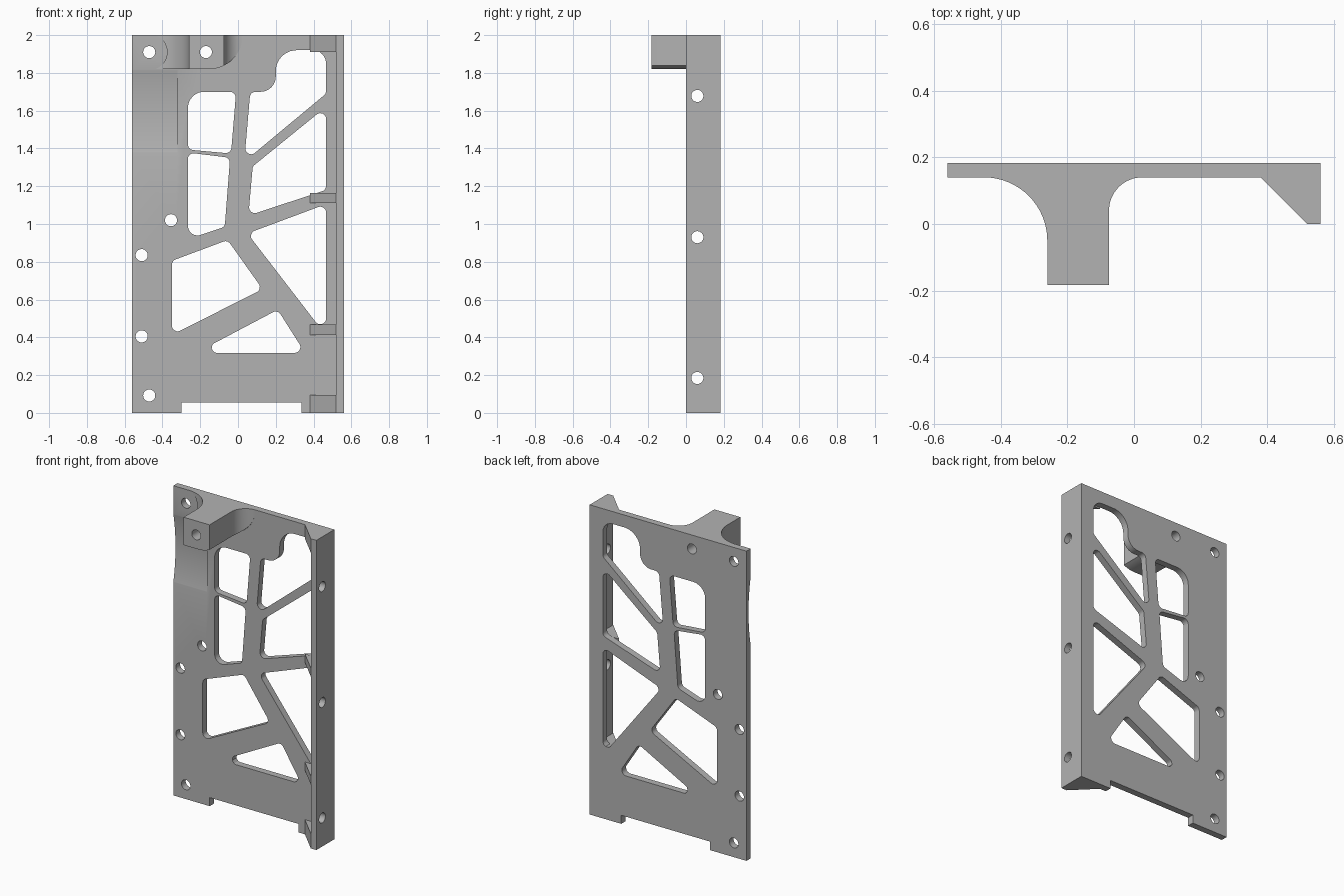
import bpy, bmesh, math
from mathutils import Vector

if "Cube" in bpy.data.objects:
    bpy.data.objects.remove(bpy.data.objects["Cube"], do_unlink=True)

metal = bpy.data.materials.new("plain_grey")
metal.use_nodes = True
GREY = (0.45, 0.45, 0.45, 1)
metal.diffuse_color = GREY
metal.node_tree.nodes["Principled BSDF"].inputs["Base Color"].default_value = GREY

PLACE = {"x": lambda u, v, w: (w, u, v),
         "y": lambda u, v, w: (u, w, v),
         "z": lambda u, v, w: (u, v, w)}


def prisms(name, outlines, axis, lo, hi):
    """One object holding each outline extruded along an axis."""
    bm = bmesh.new()
    for pts in outlines:
        face = bm.faces.new([bm.verts.new(PLACE[axis](u, v, lo)) for u, v in pts])
        out = bmesh.ops.extrude_face_region(bm, geom=[face], use_keep_orig=True)
        move = Vector(PLACE[axis](0, 0, hi - lo))
        for item in out["geom"]:
            if isinstance(item, bmesh.types.BMVert):
                item.co += move
    bmesh.ops.recalc_face_normals(bm, faces=bm.faces)
    mesh = bpy.data.meshes.new(name)
    bm.to_mesh(mesh)
    bm.free()
    mesh.materials.append(metal)
    ob = bpy.data.objects.new(name, mesh)
    bpy.context.collection.objects.link(ob)
    return ob


def rect(u0, u1, v0, v1):
    return [(u0, v0), (u1, v0), (u1, v1), (u0, v1)]


def arc(cu, cv, r, start, end, n=16):
    angles = [math.radians(start + (end - start) * i / n) for i in range(n + 1)]
    return [(cu + r * math.cos(a), cv + r * math.sin(a)) for a in angles]


def circle(u, v, r, n=28):
    return arc(u, v, r, 0, 360, n)[:-1]


def rounded(corners, n=8):
    """Outline with each (u, v, radius) corner replaced by a tangent arc."""
    pts = []
    for i, (u, v, r) in enumerate(corners):
        p = Vector((u, v))
        a = (Vector(corners[i - 1][:2]) - p).normalized()
        b = (Vector(corners[(i + 1) % len(corners)][:2]) - p).normalized()
        half = a.angle(b) / 2
        centre = p + (a + b).normalized() * (r / math.sin(half))
        t = r / math.tan(half)
        s, e = p + a * t - centre, p + b * t - centre
        for k in range(n + 1):
            d = s.lerp(e, k / n).normalized() * r
            pts.append(tuple(centre + d))
    return pts


def combine(ob, tool, operation="DIFFERENCE"):
    mod = ob.modifiers.new("shape", "BOOLEAN")
    mod.operation, mod.solver, mod.object = operation, "EXACT", tool
    bpy.context.view_layer.objects.active = ob
    bpy.ops.object.modifier_apply(modifier=mod.name)
    bpy.data.objects.remove(tool, do_unlink=True)


def smooth(ob):
    bpy.ops.object.select_all(action="DESELECT")
    ob.select_set(True)
    bpy.context.view_layer.objects.active = ob
    bpy.ops.object.shade_smooth_by_angle(angle=math.radians(30))


FRONT, BACK, HOLE = 0.14, 0.183, 0.032

# Main plate with the notch in its lower edge
plate = prisms("plate", [[(-0.56, 0), (-0.3, 0), (-0.3, 0.055), (0.335, 0.055),
                          (0.335, 0), (0.52, 0), (0.52, 2), (-0.56, 2)]],
               "y", FRONT, BACK)

# Lightening windows between the ribs
R = 0.03
windows = [
    [(-0.265, 1.7, 0.085), (-0.01, 1.7, R), (-0.037, 1.373, R), (-0.265, 1.394, R)],
    [(-0.265, 1.378, R), (-0.042, 1.351, R), (-0.07, 0.985, R), (-0.265, 0.92, 0.05)],
    [(0.033, 1.33, R), (0.065, 1.7, R), (0.2, 1.7, 0.08), (0.2, 1.92, 0.11),
     (0.466, 1.92, 0.07), (0.466, 1.69, R)],
    [(0.466, 1.62, R), (0.466, 1.18, R), (0.055, 1.045, R), (0.078, 1.305, R)],
    [(0.466, 1.105, R), (0.466, 0.41, R), (0.05, 0.95, R)],
    [(-0.35, 0.805, R), (-0.055, 0.915, R), (0.13, 0.655, R), (-0.35, 0.413, R)],
    [(-0.222, 0.318, 0.027), (0.21, 0.546, R), (0.355, 0.318, R)],
]
combine(plate, prisms("window_cutter", [rounded(w) for w in windows], "y", 0, 0.3))

# Screw holes through the plate
screws = [(-0.47, 1.91), (-0.17, 1.91), (-0.355, 1.02), (-0.51, 0.835),
          (-0.51, 0.405), (-0.47, 0.092)]
combine(plate, prisms("hole_cutter", [circle(x, z, HOLE) for x, z in screws],
                      "y", 0, 0.3))

# Shallow curved scoop at the front of the left-hand edge
half, depth = 0.22, 0.022
radius = (half ** 2 + depth ** 2) / (2 * depth)
spread = math.degrees(math.asin(half / radius)) + 2
scoop = arc(FRONT + depth - radius, 1.597, radius, -spread, spread, 24)
combine(plate, prisms("scoop_cutter", [scoop], "x", -0.7, -0.32))

# Mounting boss blended into the plate by two fillets
boss = prisms("mounting_boss", [
    arc(-0.45, -0.05, 0.19, 90, 0) + [(-0.26, -0.183), (-0.075, -0.183)]
    + arc(0.025, 0.04, 0.1, 180, 90)], "z", 1.82, 2)
lower_corner = arc(-0.155, 2, 0.18, -90, 0, 20) + [(0.025, 2.1), (-0.6, 2.1), (-0.6, 1.82)]
combine(boss, prisms("corner_shape", [lower_corner], "y", -0.4, 0.4), "INTERSECT")
combine(boss, prisms("boss_cutter", [circle(-0.17, 1.91, HOLE),
                                     circle(-0.47, 1.91, 0.095, 40)], "y", -0.4, 0.4))

# Side flange with its screw holes
flange = prisms("side_flange", [rect(0.52, 0.56, 0, BACK)], "z", 0, 2)
combine(flange, prisms("flange_cutter", [circle(0.06, z, HOLE)
                                         for z in (0.185, 0.93, 1.678)], "x", 0.4, 0.7))

# Triangular gussets between plate and flange
for i, (lo, hi) in enumerate([(0, 0.095), (0.413, 0.467), (1.11, 1.165), (1.91, 2)]):
    prisms(f"gusset_{i + 1}", [[(0.38, FRONT), (0.52, 0), (0.52, FRONT)]], "z", lo, hi)

for part in (plate, boss, flange):
    smooth(part)
